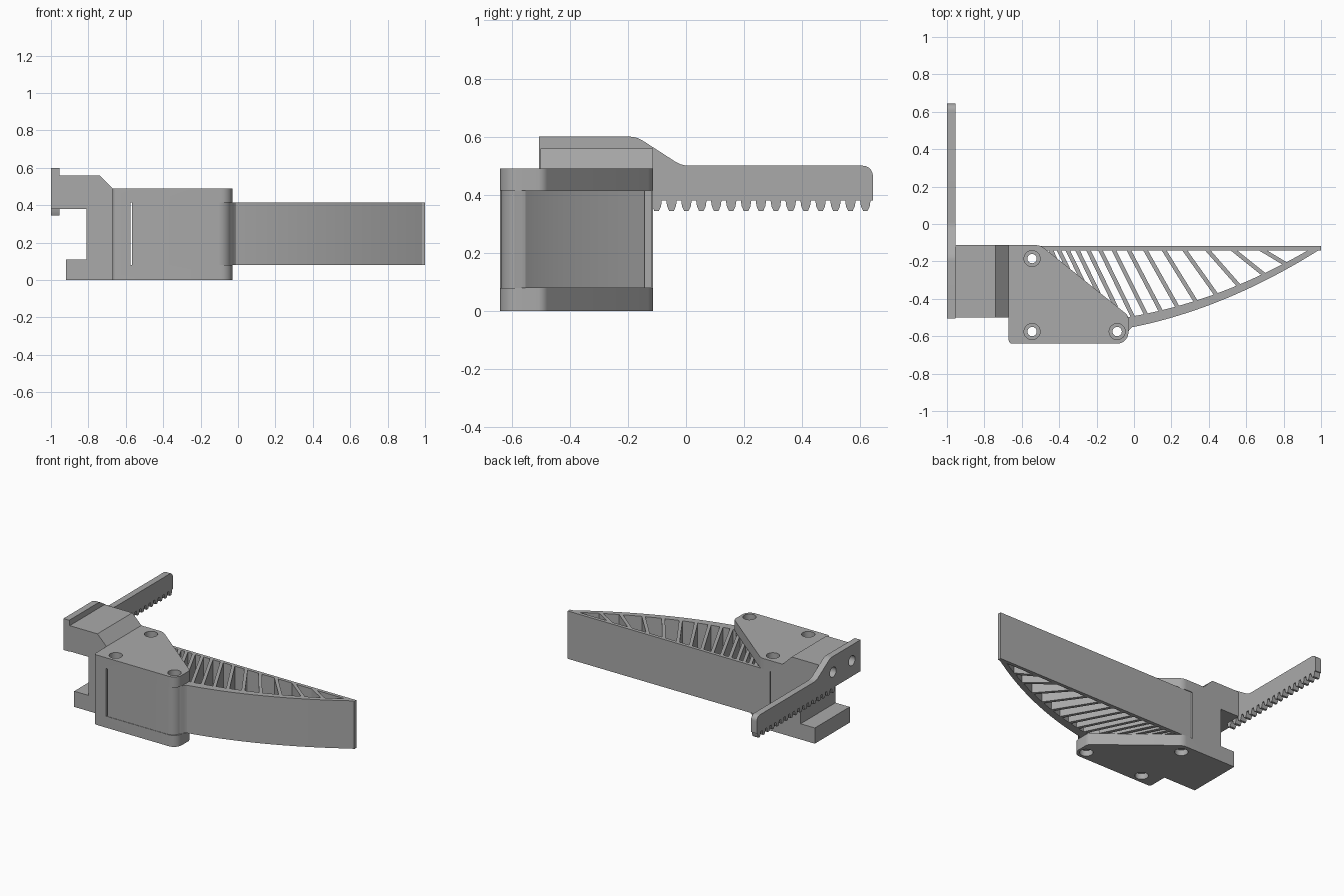
import bpy, bmesh, math
from mathutils import Vector

old = bpy.data.objects.get("Cube")
if old:
    bpy.data.objects.remove(old, do_unlink=True)

grey = bpy.data.materials.new("mid_grey")
grey.use_nodes = True
grey.diffuse_color = (0.4, 0.4, 0.4, 1)
grey.node_tree.nodes["Principled BSDF"].inputs["Base Color"].default_value = (0.4, 0.4, 0.4, 1)

AXES = {
    "x": lambda a, b, h: (h, a, b),
    "y": lambda a, b, h: (a, h, b),
    "z": lambda a, b, h: (a, b, h),
}


def rounded(corners, steps=8):
    """Outline with an arc at every corner (a, b, radius)."""
    out = []
    for i, (a, b, r) in enumerate(corners):
        p = Vector((a, b))
        if not r:
            out.append(p)
            continue
        u = (Vector(corners[i - 1][:2]) - p).normalized()
        v = (Vector(corners[(i + 1) % len(corners)][:2]) - p).normalized()
        half = u.angle(v) / 2
        centre = p + (u + v).normalized() * (r / math.sin(half))
        start = p + u * (r / math.tan(half)) - centre
        end = p + v * (r / math.tan(half)) - centre
        sweep = math.pi - 2 * half
        for k in range(steps + 1):
            t = k / steps
            out.append(centre + (start * math.sin((1 - t) * sweep)
                                 + end * math.sin(t * sweep)) / math.sin(sweep))
    return out


def add_prism(bm, outline, lo, hi, axis):
    place = AXES[axis]
    face = bm.faces.new([bm.verts.new(place(a, b, lo)) for a, b in outline])
    top = bmesh.ops.extrude_face_region(bm, geom=[face])["geom"]
    shift = Vector(place(0, 0, hi - lo))
    bmesh.ops.translate(bm, vec=shift, verts=[g for g in top if isinstance(g, bmesh.types.BMVert)])


def build(name, outlines, lo, hi, axis):
    bm = bmesh.new()
    for outline in outlines:
        add_prism(bm, outline, lo, hi, axis)
    bmesh.ops.recalc_face_normals(bm, faces=bm.faces)
    mesh = bpy.data.meshes.new(name)
    bm.to_mesh(mesh)
    bm.free()
    mesh.materials.append(grey)
    obj = bpy.data.objects.new(name, mesh)
    bpy.context.collection.objects.link(obj)
    return obj


def select(obj):
    bpy.ops.object.select_all(action="DESELECT")
    obj.select_set(True)
    bpy.context.view_layer.objects.active = obj


def cut(obj, outline, lo, hi, axis):
    cutter = build("cutter", [outline], lo, hi, axis)
    cutter.hide_render = True
    mod = obj.modifiers.new("cut", "BOOLEAN")
    mod.operation, mod.solver, mod.object = "DIFFERENCE", "EXACT", cutter
    select(obj)
    bpy.ops.object.modifier_apply(modifier=mod.name)
    bpy.data.objects.remove(cutter, do_unlink=True)


def circle(a, b, r, n=24):
    return [(a + r * math.cos(k * math.tau / n), b + r * math.sin(k * math.tau / n)) for k in range(n)]


def rect(a0, b0, a1, b1):
    return [(a0, b0), (a1, b0), (a1, b1), (a0, b1)]


Z0, Z1, TOP = 0.08, 0.415, 0.49
BOLTS = [(-0.545, -0.185), (-0.545, -0.575), (-0.09, -0.575)]

# Bracket: two plates joined by a spine
bracket = build("bracket", [rounded([
    (-0.67, -0.64, 0.02), (-0.03, -0.64, 0.06), (-0.03, -0.49, 0.04),
    (-0.5, -0.113, 0.08), (-0.67, -0.113, 0)])], 0, TOP, "z")
cut(bracket, rect(-0.575, -0.8, 0.2, 0.1), Z0, Z1, "z")
for x, y in BOLTS:
    cut(bracket, circle(x, y, 0.025), -0.1, 0.6, "z")
    cut(bracket, circle(x, y, 0.043), TOP - 0.04, 0.6, "z")
    cut(bracket, circle(x, y, 0.043), -0.1, 0.04, "z")

# Arm and foot beside the bracket
arm = build("arm", [[
    (-0.67, 0), (-0.67, TOP), (-0.74, 0.56), (-0.955, 0.56), (-0.955, 0.38),
    (-0.81, 0.38), (-0.81, 0.11), (-0.92, 0.11), (-0.92, 0)]], -0.5, -0.113, "y")

# Toothed rack bar
teeth = []
for k in range(17):
    y = 0.617 - k * 0.0513
    teeth += [(y + s * w, z, 0) for s, w, z in (
        (1, 0.018, 0.38), (1, 0.015, 0.36), (1, 0.008, 0.345),
        (-1, 0.008, 0.345), (-1, 0.015, 0.36), (-1, 0.018, 0.38))]
rack = build("rack_bar", [rounded([
    (-0.505, 0.38, 0), (-0.505, 0.6, 0), (-0.17, 0.6, 0.09), (-0.015, 0.5, 0.09),
    (0.643, 0.5, 0.035), (0.643, 0.38, 0)] + teeth)], -1, -0.955, "x")

# Mounting holes through the bar into the arm, and in the wall below
for y in (-0.41, -0.2):
    for part in (arm, rack):
        cut(part, circle(y, 0.49, 0.035), -1.1, -0.85, "x")
for y in (-0.38, -0.25):
    cut(arm, circle(y, 0.23, 0.02), -0.9, -0.75, "x")

# Finger root held between the plates
root = build("finger_root", [rounded([
    (-0.568, -0.637, 0), (-0.035, -0.637, 0.07), (-0.035, -0.5, 0),
    (-0.5, -0.13, 0), (-0.568, -0.118, 0)])], Z0, Z1, "z")
for x, y in BOLTS:
    cut(root, circle(x, y, 0.025), 0, 0.6, "z")


# Finger blade: straight back wall, curved front wall and slanted ribs
def outer(x):
    t = x + 0.03
    return -0.556 + 0.19 * t + 0.215 * t * t


def inner(x):
    return min(outer(x) + 0.058 - 0.025 * x, -0.125)


xs = [-0.01 + 1.01 * k / 24 for k in range(25)]
front = [(-0.05, -0.6), (-0.033, -0.585), (-0.025, -0.566)] + [(x, outer(x)) for x in xs]
front += [(x, inner(x)) for x in reversed(xs)] + [(-0.05, inner(-0.05))]
blade = build("finger_walls", [front, rect(-0.56, -0.142, 1, -0.118)], Z0, Z1, "z")

ribs, x, gap = [], 0.67, 0.15
for k in range(14):
    end = x + (0.18 if k else 0.145)
    a = Vector((x, -0.13))
    b = Vector((end, max(inner(max(end, -0.05)) - 0.012, -0.5)))
    if end < -0.05:
        # Short ribs stop inside the root
        b = a.lerp(b, 0.85)
    side = (b - a).orthogonal().normalized() * 0.011
    ribs.append([a - side, b - side, b + side, a + side])
    x -= gap
    gap *= 0.9
ribs_obj = build("finger_ribs", ribs, Z0, Z1, "z")

for obj in (bracket, arm, rack, root, blade, ribs_obj):
    select(obj)
    bpy.ops.object.shade_smooth_by_angle(angle=math.radians(30))
